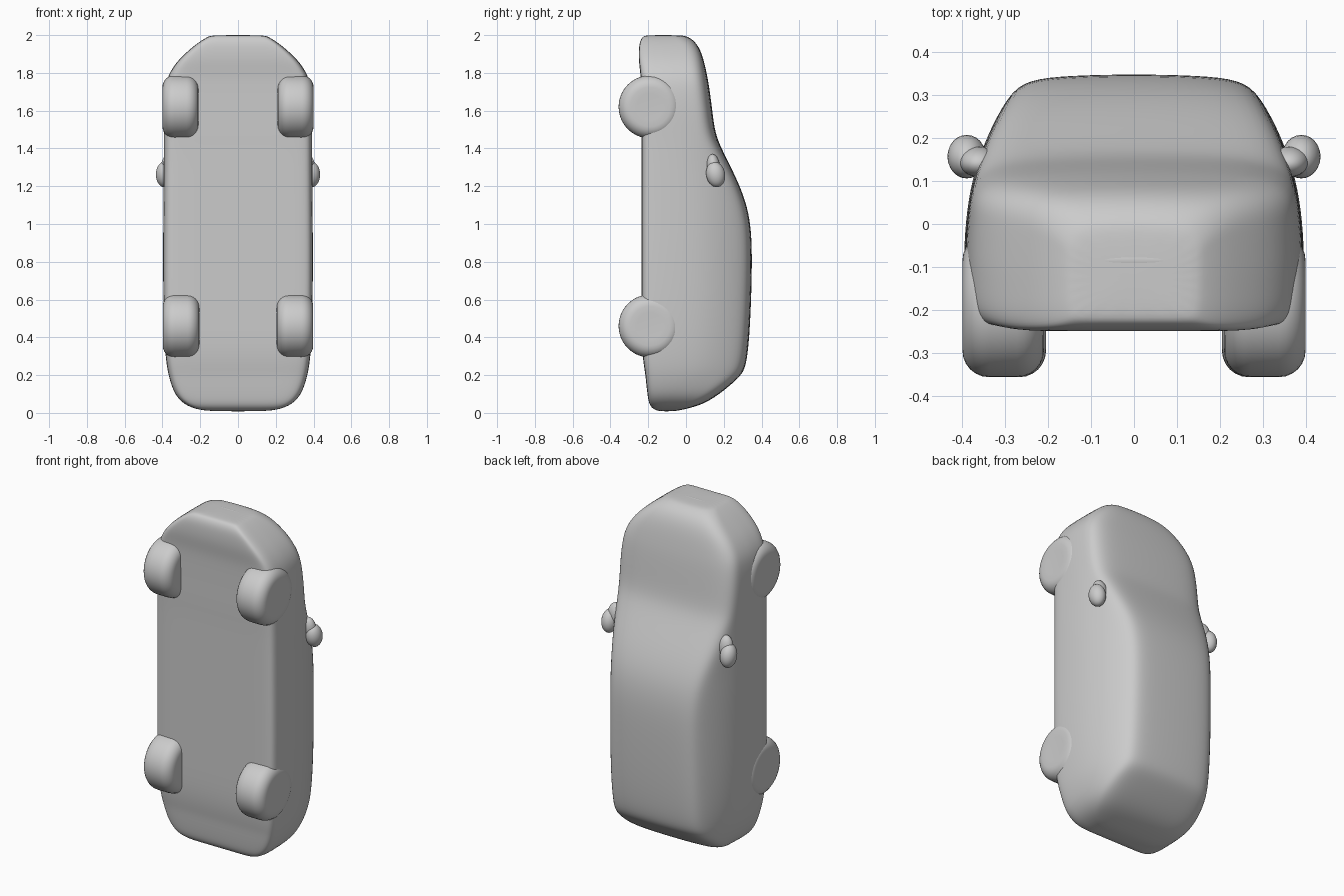
import bpy, bmesh, math
from mathutils import Matrix, Vector

cube = bpy.data.objects.get("Cube")
if cube:
    bpy.data.objects.remove(cube, do_unlink=True)

# Single paint colour
grey = bpy.data.materials.new("plain_grey")
grey.use_nodes = True
grey.diffuse_color = (0.6, 0.6, 0.6, 1)
bsdf = next(n for n in grey.node_tree.nodes if n.type == 'BSDF_PRINCIPLED')
bsdf.inputs["Base Color"].default_value = (0.6, 0.6, 0.6, 1)
bsdf.inputs["Roughness"].default_value = 0.7


def finish(name, bm):
    bmesh.ops.recalc_face_normals(bm, faces=bm.faces)
    for f in bm.faces:
        f.smooth = True
    me = bpy.data.meshes.new(name)
    bm.to_mesh(me)
    bm.free()
    ob = bpy.data.objects.new(name, me)
    bpy.context.collection.objects.link(ob)
    me.materials.append(grey)
    return ob


def lerp_table(table, v):
    if v <= table[0][0]:
        return table[0][1]
    for (a, fa), (b, fb) in zip(table, table[1:]):
        if v <= b:
            return fa + (fb - fa) * (v - a) / (b - a)
    return table[-1][1]


# Relative half width against height above the floor of the car (y)
TAPER = [(-0.25, 0.985), (-0.1, 1.0), (0.0, 0.99), (0.1, 0.955), (0.2, 0.87),
         (0.3, 0.74), (0.35, 0.62)]

# Stations from tail to nose: z, underside y, upper y, half width
STATIONS = [
    (0.008, -0.14, -0.06, 0.15), (0.02, -0.175, 0.00, 0.225),
    (0.045, -0.195, 0.09, 0.285), (0.09, -0.203, 0.165, 0.33),
    (0.15, -0.21, 0.24, 0.355), (0.205, -0.215, 0.30, 0.37),
    (0.26, -0.225, 0.32, 0.38), (0.36, -0.235, 0.333, 0.39),
    (0.55, -0.235, 0.345, 0.397), (0.85, -0.235, 0.352, 0.398),
    (1.00, -0.235, 0.343, 0.397), (1.12, -0.235, 0.318, 0.396),
    (1.25, -0.235, 0.265, 0.395), (1.40, -0.235, 0.188, 0.394),
    (1.48, -0.237, 0.155, 0.394), (1.60, -0.237, 0.14, 0.395),
    (1.72, -0.238, 0.125, 0.388), (1.79, -0.24, 0.112, 0.37),
    (1.86, -0.25, 0.097, 0.325), (1.92, -0.25, 0.078, 0.262),
    (1.965, -0.245, 0.05, 0.205), (1.992, -0.23, 0.012, 0.16),
    (2.0, -0.21, -0.02, 0.135),
]


def section(yb, yt, w):
    def half(y):
        return w * lerp_table(TAPER, y)
    d = yt - yb
    c = min(0.05, 0.25 * d)
    top, low = yt - c, yb + c * 0.9
    pts = [(0, yt), (0.5 * half(top), yt - 0.06 * c),
           (0.85 * half(top), yt - 0.25 * c)]
    for k in range(6):
        y = top + (low - top) * k / 5
        pts.append((half(y), y))
    pts += [(0.965 * half(yb), yb + 0.2 * c), (0.85 * w, yb), (0.45 * w, yb), (0, yb)]
    return pts + [(-x, y) for x, y in pts[-2:0:-1]]


# Body shell lofted along its length
bm = bmesh.new()
rings = [[bm.verts.new((x, y, z)) for x, y in section(yb, yt, w)]
         for z, yb, yt, w in STATIONS]
n = len(rings[0])
for a, b in zip(rings, rings[1:]):
    for i in range(n):
        j = (i + 1) % n
        bm.faces.new((a[i], a[j], b[j], b[i]))
bm.faces.new(rings[0])
bm.faces.new(rings[-1])
body = finish("car_body", bm)
sub = body.modifiers.new("smooth", 'SUBSURF')
sub.levels = sub.render_levels = 2


# Wheel: rounded profile revolved about the x axis
def wheel(name, side, z, inner, outer):
    r, e = 0.167, 0.062
    mid = (inner + outer) / 2
    hw = (outer - inner) / 2
    prof = [(inner, 0.0), (inner, 0.07)]
    for cx, start in ((inner + e, 180), (outer - e, 90)):
        for k in range(7):
            a = math.radians(start - 15 * k)
            prof.append((cx + e * math.cos(a), r - e + e * math.sin(a)))
    prof += [(outer, 0.07), (outer - 0.004, 0.0)]
    bm = bmesh.new()
    vs = [bm.verts.new((side * x, -0.19 + rad, z)) for x, rad in prof]
    es = [bm.edges.new(p) for p in zip(vs, vs[1:])]
    bmesh.ops.spin(bm, geom=vs + es, cent=(0, -0.19, z), axis=(1, 0, 0),
                   angle=math.tau, steps=40, use_merge=True)
    bmesh.ops.remove_doubles(bm, verts=bm.verts, dist=0.0005)
    return finish(name, bm)


# Ellipsoid with a tilt about x
def ellipsoid(bm, centre, radii, tilt=0.0):
    m = (Matrix.Translation(Vector(centre)) @ Matrix.Rotation(tilt, 4, 'X')
         @ Matrix.Diagonal((*radii, 1)))
    bmesh.ops.create_uvsphere(bm, u_segments=24, v_segments=14, radius=1, matrix=m)


for side, label in ((1, "left"), (-1, "right")):
    wheel(label + "_front_wheel", side, 1.62, 0.21, 0.40)
    wheel(label + "_rear_wheel", side, 0.46, 0.205, 0.398)
    # Wing mirror housing and its short stalk
    bm = bmesh.new()
    ellipsoid(bm, (side * 0.39, 0.157, 1.262), (0.045, 0.05, 0.068), 0.2)
    finish(label + "_mirror", bm)
    bm = bmesh.new()
    ellipsoid(bm, (side * 0.362, 0.145, 1.305), (0.045, 0.035, 0.065), 0.1)
    finish(label + "_mirror_stalk", bm)

# Slim grille lip across the nose
bm = bmesh.new()
ellipsoid(bm, (0, -0.085, 1.996), (0.11, 0.012, 0.004))
finish("grille_lip", bm)
